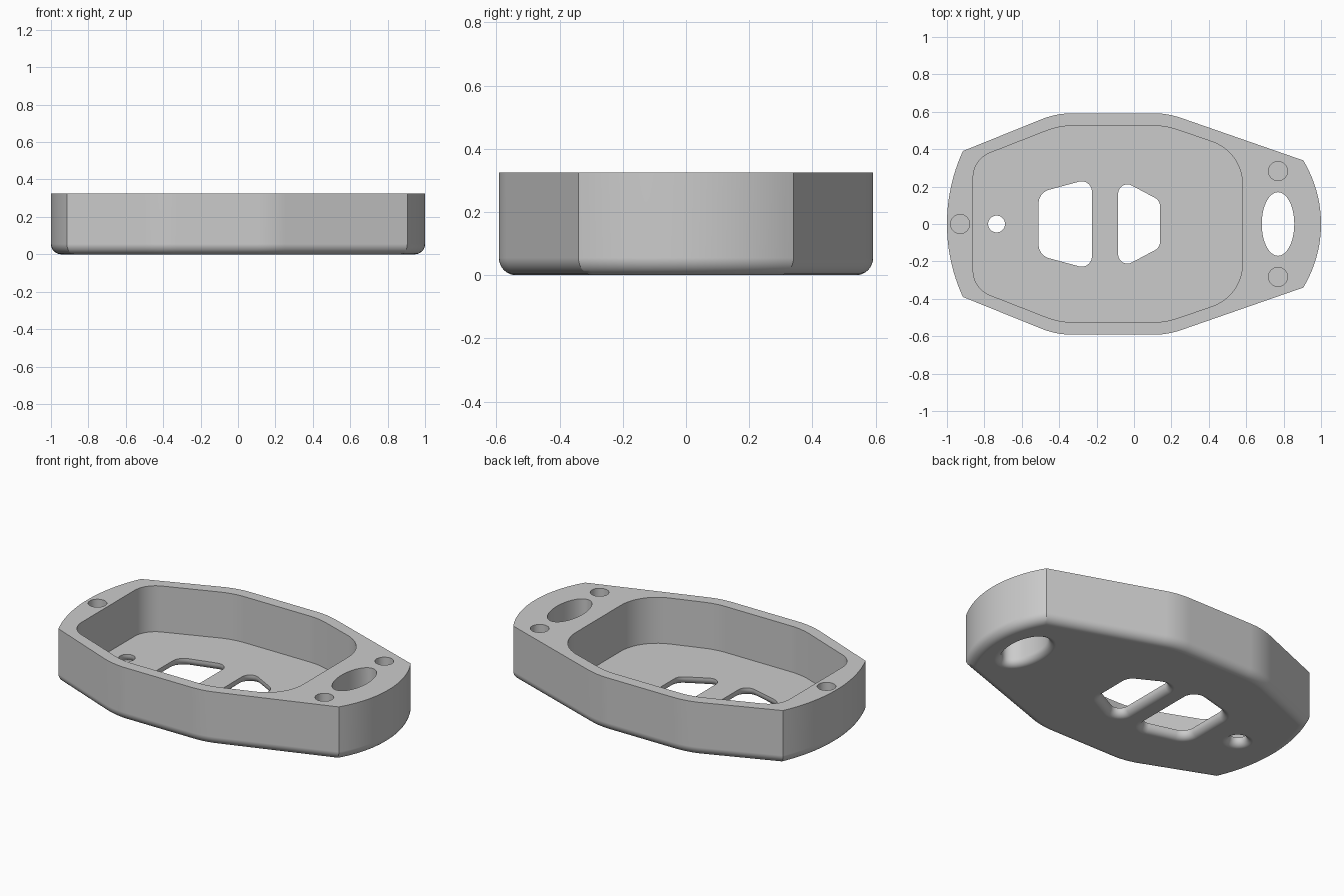
import bpy, bmesh
from math import sin, cos, tan, pi
from mathutils import Vector

cube = bpy.data.objects.get("Cube")
if cube:
    bpy.data.objects.remove(cube, do_unlink=True)

HEIGHT, FLOOR, FILLET, FLARE = 0.325, 0.05, 0.055, 0.04

grey = bpy.data.materials.new("plain grey")
grey.use_nodes = True
grey.diffuse_color = (0.6, 0.6, 0.6, 1)
grey.node_tree.nodes["Principled BSDF"].inputs["Base Color"].default_value = (0.6, 0.6, 0.6, 1)


def rounded(corners, steps=10):
    """Round a counter-clockwise polygon of (x, y, radius) corners."""
    out, n = [], len(corners)
    for i, (x, y, r) in enumerate(corners):
        p = Vector((x, y))
        if r == 0:
            out.append(p)
            continue
        a = (Vector(corners[i - 1][:2]) - p).normalized()
        b = (Vector(corners[(i + 1) % n][:2]) - p).normalized()
        half = a.angle(b) / 2
        centre = p + (a + b).normalized() * r / sin(half)
        start = p + a * r / tan(half) - centre
        end = p + b * r / tan(half) - centre
        sweep = pi - 2 * half
        for k in range(steps + 1):
            t = k / steps
            out.append(centre + (start * sin((1 - t) * sweep) + end * sin(t * sweep)) / sin(sweep))
    return out


def mirrored(upper):
    """Complete a right-to-left upper half with its reflection in y."""
    return upper + [(x, -y, r) for x, y, r in reversed(upper)]


def ellipse(x, y, rx, ry, n=64):
    return [Vector((x + rx * cos(2 * pi * k / n), y + ry * sin(2 * pi * k / n))) for k in range(n)]


def end_arc(side, corner_x, half_width, n=24):
    """Bulging end of the case, counter-clockwise, without the corners."""
    sag = 1 - corner_x
    radius = (half_width ** 2 + sag ** 2) / (2 * sag)
    ys = [half_width * (2 * k / n - 1) for k in range(1, n)]
    return [Vector((side * (1 - radius + (radius ** 2 - y * y) ** 0.5), side * y)) for y in ys]


def offset(pts, d):
    """Move an outline outward by d, keeping its point count."""
    out, n = [], len(pts)
    for i, p in enumerate(pts):
        e1 = (p - pts[i - 1]).normalized()
        e2 = (pts[(i + 1) % n] - p).normalized()
        n1, n2 = Vector((e1.y, -e1.x)), Vector((e2.y, -e2.x))
        out.append(p + (n1 + n2) * d / (1 + n1.dot(n2)))
    return out


def loft(name, layers):
    """Solid through (outline, z) layers listed from bottom to top."""
    bm = bmesh.new()
    rings = [[bm.verts.new((p.x, p.y, z)) for p in pts] for pts, z in layers]
    n = len(rings[0])
    bm.faces.new(rings[0][::-1])
    bm.faces.new(rings[-1])
    for low, high in zip(rings, rings[1:]):
        for i in range(n):
            j = (i + 1) % n
            bm.faces.new((low[i], low[j], high[j], high[i]))
    mesh = bpy.data.meshes.new(name)
    bm.to_mesh(mesh)
    bm.free()
    mesh.materials.append(grey)
    obj = bpy.data.objects.new(name, mesh)
    bpy.context.collection.objects.link(obj)
    return obj


def rounded_foot(pts, r, sign, steps=8):
    """Quarter-round layers at the base; sign -1 tucks in, +1 flares out."""
    angles = [pi / 2 * k / steps for k in range(steps + 1)]
    return [(offset(pts, sign * r * (1 - sin(a))), r * (1 - cos(a))) for a in angles]


def through(name, pts, top):
    foot = rounded_foot(pts, FLARE, 1)
    return loft(name, [(foot[0][0], -0.02)] + foot + [(pts, top)])


# Case body with bulging ends and a rounded lower edge
shoulders = rounded([(0.905, 0.34, 0), (0.18, 0.592, 0.45), (-0.415, 0.592, 0.45), (-0.915, 0.39, 0)])
lower = [Vector((p.x, -p.y)) for p in reversed(shoulders)]
outline = shoulders + end_arc(-1, 0.915, 0.39) + lower + end_arc(1, 0.905, 0.34)
case = loft("case_body", rounded_foot(outline, FILLET, -1) + [(outline, HEIGHT)])

# Deep pocket
pocket = rounded(mirrored([(0.58, 0.384, 0.24), (0.17, 0.525, 0.4),
                           (-0.4, 0.525, 0.4), (-0.86, 0.345, 0.14)]))
cutters = [loft("pocket_cutter", [(pocket, FLOOR), (pocket, HEIGHT + 0.1)])]

# Two windows and a small hole in the floor
wide_window = rounded(mirrored([(-0.225, 0.245, 0.055), (-0.51, 0.168, 0.075)]))
narrow_window = rounded(mirrored([(0.14, 0.125, 0.055), (-0.085, 0.245, 0.05)]))
cutters.append(through("wide_window_cutter", wide_window, 0.15))
cutters.append(through("narrow_window_cutter", narrow_window, 0.15))
cutters.append(through("floor_hole_cutter", ellipse(-0.735, 0, 0.045, 0.045), 0.15))

# Oval slot through the thick end
cutters.append(through("oval_slot_cutter", ellipse(0.77, 0, 0.087, 0.17), HEIGHT + 0.1))

# Blind screw holes in the rim
for x, y in ((-0.93, 0), (0.77, 0.283), (0.77, -0.283)):
    hole = ellipse(x, y, 0.051, 0.051, 48)
    cutters.append(loft("screw_hole_cutter", [(hole, 0.12), (hole, HEIGHT + 0.1)]))

# Cut everything out of the body, then shade
bpy.ops.object.select_all(action="DESELECT")
case.select_set(True)
bpy.context.view_layer.objects.active = case
for cutter in cutters:
    cutter.hide_render = True
    mod = case.modifiers.new("cut", "BOOLEAN")
    mod.operation, mod.solver, mod.object = "DIFFERENCE", "EXACT", cutter
    bpy.ops.object.modifier_apply(modifier=mod.name)
    bpy.data.objects.remove(cutter, do_unlink=True)
bpy.ops.object.shade_smooth_by_angle(angle=pi / 9)
weighted = case.modifiers.new("even shading", "WEIGHTED_NORMAL")
weighted.keep_sharp = True
